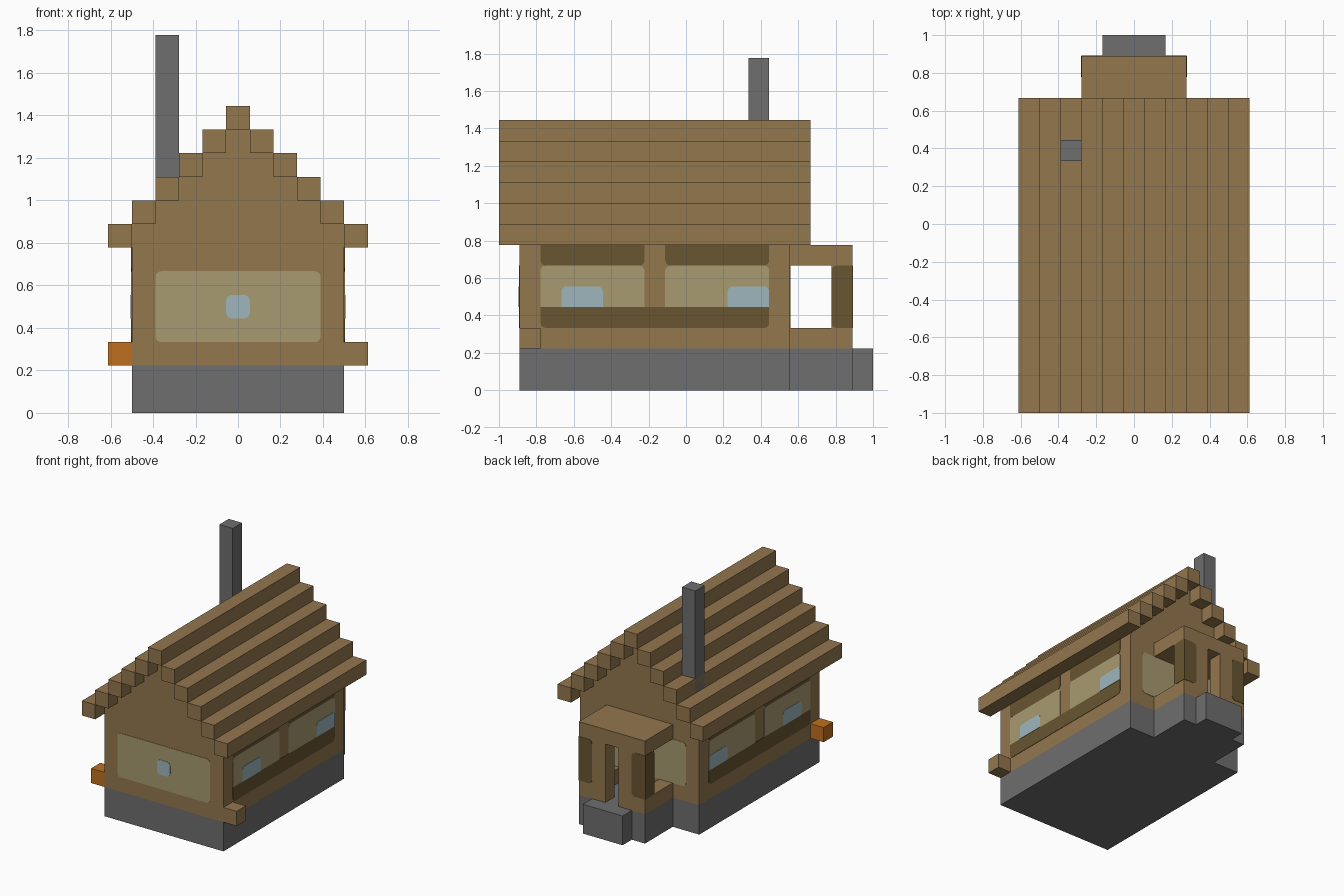
import bpy, bmesh, math

U = 1 / 9  # one building block

cube = bpy.data.objects.get("Cube")
if cube:
    bpy.data.objects.remove(cube, do_unlink=True)


def material(name, rgb):
    m = bpy.data.materials.new(name)
    m.use_nodes = True
    m.diffuse_color = (*rgb, 1)
    m.node_tree.nodes["Principled BSDF"].inputs["Base Color"].default_value = (*rgb, 1)
    return m


WOOD = material("wood brown", (0.29, 0.184, 0.076))
DARK = material("dark brown", (0.141, 0.091, 0.032))
KHAKI = material("pale khaki", (0.39, 0.328, 0.162))
BLUE = material("glass blue", (0.337, 0.468, 0.515))
GREY = material("stone grey", (0.156, 0.156, 0.156))
ORANGE = material("orange", (0.515, 0.162, 0.014))


def prism(name, mat, points, offset):
    """Extrude a flat outline, given in blocks, along an offset."""
    bm = bmesh.new()
    face = bm.faces.new([bm.verts.new(p) for p in points])
    out = bmesh.ops.extrude_face_region(bm, geom=[face])
    verts = [g for g in out["geom"] if isinstance(g, bmesh.types.BMVert)]
    bmesh.ops.translate(bm, verts=verts, vec=offset)
    bmesh.ops.scale(bm, verts=bm.verts, vec=(U, U, U))
    bmesh.ops.recalc_face_normals(bm, faces=bm.faces)
    mesh = bpy.data.meshes.new(name)
    bm.to_mesh(mesh)
    bm.free()
    mesh.materials.append(mat)
    obj = bpy.data.objects.new(name, mesh)
    bpy.context.collection.objects.link(obj)
    return obj


def box(name, mat, x, y, z):
    base = [(x[0], y[0], z[0]), (x[1], y[0], z[0]), (x[1], y[1], z[0]), (x[0], y[1], z[0])]
    return prism(name, mat, base, (0, 0, z[1] - z[0]))


def plate(name, mat, axis, side, at, a, z, rounded="lb rb rt lt", depth=0.025):
    """Thin panel on a wall; the named corners are rounded (l = low, b = bottom)."""
    r = 0.25
    outline = []
    for i, corner in enumerate(("lb", "rb", "rt", "lt")):
        ca, cz = a[corner[0] == "r"], z[corner[1] == "t"]
        if corner not in rounded.split():
            outline.append((ca, cz))
            continue
        ma = ca + (r if corner[0] == "l" else -r)
        mz = cz + (r if corner[1] == "b" else -r)
        for k in range(5):
            t = math.pi + (i + k / 4) * math.pi / 2
            outline.append((ma + r * math.cos(t), mz + r * math.sin(t)))
    if axis == "x":
        return prism(name, mat, [(side * at, p, q) for p, q in outline], (side * depth, 0, 0))
    return prism(name, mat, [(p, side * at, q) for p, q in outline], (0, side * depth, 0))


# Stone base, porch base and step
box("foundation", GREY, (-4.5, 4.5), (-8, 5), (0, 2))
box("porch_foundation", GREY, (-2.5, 2.5), (5, 8), (0, 2))
box("step", GREY, (-1.5, 1.5), (8, 9), (0, 2))

# House body with a stepped gable
half = [(4.5, 2), (4.5, 8)]
for i in range(1, 5):
    half += [(4.5 - i, 7 + i), (4.5 - i, 8 + i)]
profile = half + [(-x, z) for x, z in reversed(half)]
prism("house_body", WOOD, [(x, -8, z) for x, z in profile], (0, 13, 0))

# Roof beams, stepping up to the ridge
for i in range(5):
    for s, side in ((1, "left"), (-1, "right")):
        xs = sorted((s * (4.5 - i), s * (5.5 - i)))
        box(f"roof_beam_{side}_{i + 1}", WOOD, xs, (-9, 6), (7 + i, 8 + i))
box("ridge_beam", WOOD, (-0.5, 0.5), (-9, 6), (12, 13))
box("chimney", GREY, (-3.5, -2.5), (3, 4), (8, 16))

# Corner blocks at the front
box("corner_block_left", WOOD, (4.5, 5.5), (-8, -7), (2, 3))
box("corner_block_right", ORANGE, (-5.5, -4.5), (-8, -7), (2, 3))

# Front window
plate("front_window", KHAKI, "y", -1, 8, (-3.5, 3.5), (3, 6))
plate("front_pane", BLUE, "y", -1, 8, (-0.5, 0.5), (4, 5), depth=0.05)

# Side windows, porch walls and back windows, mirrored
for s, side in ((1, "left"), (-1, "right")):
    for tag, y0, pane in (("front", -7, -6), ("back", -1, 2)):
        plate(f"{side}_{tag}_window", KHAKI, "x", s, 4.5, (y0, y0 + 5), (4, 6), "lt rt")
        plate(f"{side}_{tag}_pane", BLUE, "x", s, 4.5, (pane, pane + 2), (4, 5), "lt rt", 0.05)
        plate(f"{side}_{tag}_lintel", DARK, "x", s, 4.5, (y0, y0 + 5), (6, 7), "lb rb")
    plate(f"{side}_sill_band", DARK, "x", s, 4.5, (-7, 4), (3, 4), "lb rb")

    outer, inner = s * 2.5, s * 1.5
    box(f"porch_low_wall_{side}", WOOD, sorted((inner, outer)), (5, 7), (2, 3))
    box(f"porch_post_{side}", WOOD, sorted((s * 0.5, outer)), (7, 8), (2, 6))
    plate(f"porch_post_side_panel_{side}", DARK, "x", s, 2.5, (7, 8), (3, 6), "lb lt")
    plate(f"porch_post_back_panel_{side}", DARK, "y", 1, 8, sorted((inner, outer)), (3, 6),
          "lb lt" if s > 0 else "rb rt")
    plate(f"back_window_{side}", KHAKI, "y", 1, 5, sorted((s * 0.5, s * 3.5)), (3, 6),
          "rb rt" if s > 0 else "lb lt")

box("porch_roof", WOOD, (-2.5, 2.5), (5, 8), (6, 7))
